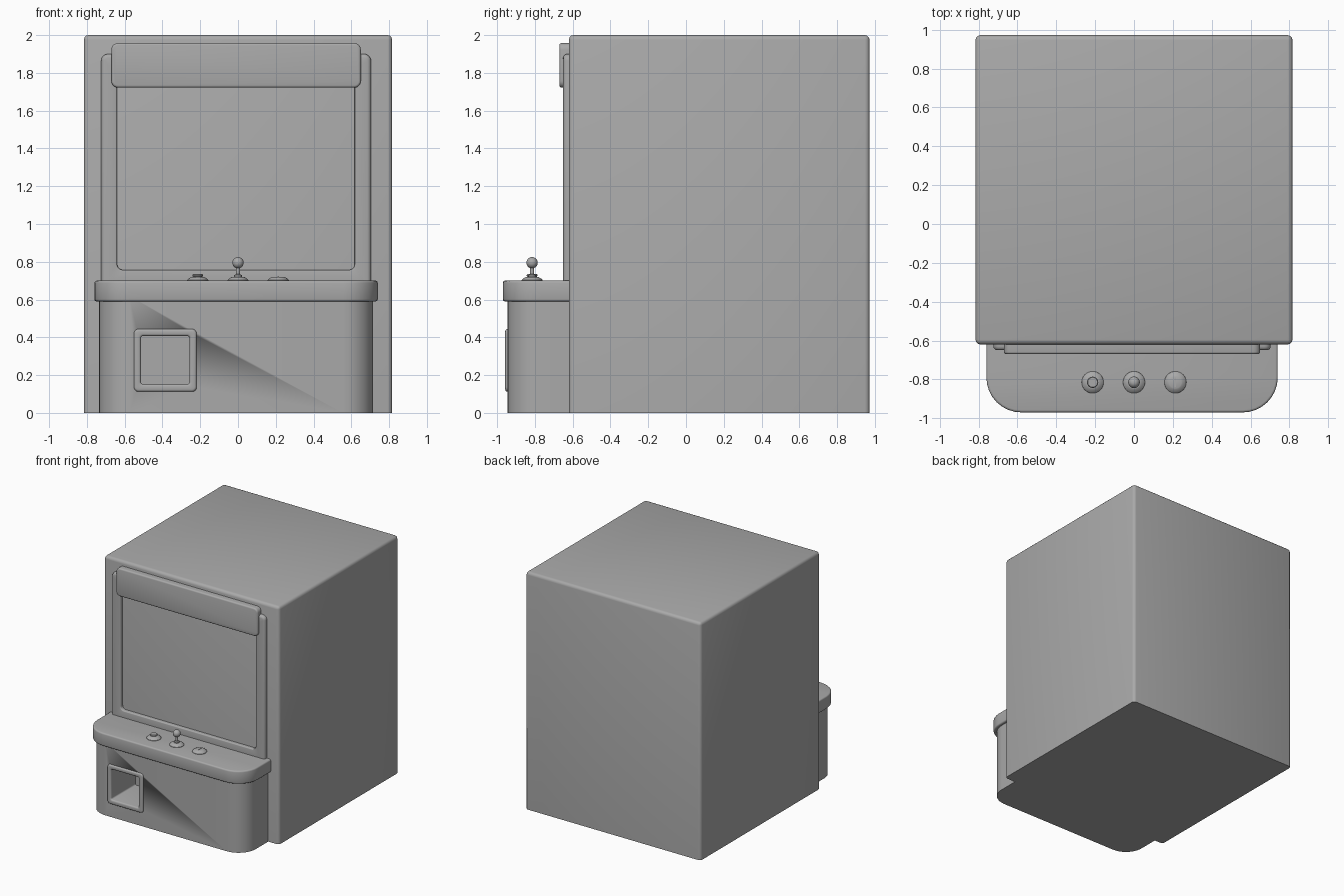
import bpy, bmesh
from math import cos, sin, pi, radians
from mathutils import Vector

if "Cube" in bpy.data.objects:
    bpy.data.objects.remove(bpy.data.objects["Cube"], do_unlink=True)

grey = bpy.data.materials.new("plain grey")
grey.use_nodes = True
colour = (0.4, 0.4, 0.4, 1)
grey.diffuse_color = colour
grey.node_tree.nodes["Principled BSDF"].inputs["Base Color"].default_value = colour


def finish(name, bm):
    bmesh.ops.recalc_face_normals(bm, faces=bm.faces)
    mesh = bpy.data.meshes.new(name)
    bm.to_mesh(mesh)
    bm.free()
    ob = bpy.data.objects.new(name, mesh)
    bpy.context.collection.objects.link(ob)
    mesh.materials.append(grey)
    bpy.ops.object.select_all(action="DESELECT")
    ob.select_set(True)
    bpy.context.view_layer.objects.active = ob
    bpy.ops.object.shade_smooth_by_angle(angle=radians(35))
    return ob


def bevel(bm, rule, width, segments):
    """Round the edges whose two end points satisfy the rule."""
    edges = [e for e in bm.edges if rule(e.verts[0].co, e.verts[1].co)]
    bmesh.ops.bevel(bm, geom=edges, offset=width, segments=segments,
                    profile=0.5, affect="EDGES", clamp_overlap=True)


def block(low, high):
    bm = bmesh.new()
    bmesh.ops.create_cube(bm, size=1)
    low, high = Vector(low), Vector(high)
    for v in bm.verts:
        v.co = (low + high) / 2 + v.co * (high - low)
    return bm


def same(a, b, value):
    return abs(a - value) < 1e-4 and abs(b - value) < 1e-4


def rounded_rect(x0, x1, z0, z1, r, y, steps=5):
    points = []
    corners = [(x1 - r, z1 - r), (x0 + r, z1 - r), (x0 + r, z0 + r), (x1 - r, z0 + r)]
    for i, (cx, cz) in enumerate(corners):
        for s in range(steps + 1):
            a = (i + s / steps) * pi / 2
            points.append((cx + r * cos(a), y, cz + r * sin(a)))
    return points


def loft(name, loops, cap_start=True, cap_end=True):
    bm = bmesh.new()
    rings = [[bm.verts.new(p) for p in loop] for loop in loops]
    n = len(rings[0])
    for a, b in zip(rings, rings[1:]):
        for i in range(n):
            j = (i + 1) % n
            bm.faces.new((a[i], a[j], b[j], b[i]))
    if cap_start:
        bm.faces.new(rings[0])
    if cap_end:
        bm.faces.new(rings[-1])
    return finish(name, bm)


def plate_loops(rect, r, back, front, soft):
    """Outline loops from the back of a plate, around its softened front edge."""
    x0, x1, z0, z1 = rect
    loops = [rounded_rect(x0, x1, z0, z1, r, back)]
    for s in range(4):
        a = s / 3 * pi / 2
        d = soft * (1 - cos(a))
        loops.append(rounded_rect(x0 + d, x1 - d, z0 + d, z1 - d, r - d,
                                  front + soft * (1 - sin(a))))
    return loops


def rim_loops(rect, r, front, soft, deep):
    """Outline loops rolling over an opening's edge and down into it."""
    x0, x1, z0, z1 = rect
    loops = []
    for s in range(4):
        a = s / 3 * pi / 2
        d = soft * (1 - sin(a))
        loops.append(rounded_rect(x0 - d, x1 + d, z0 - d, z1 + d, r + d,
                                  front + soft * (1 - cos(a))))
    return loops + [rounded_rect(x0, x1, z0, z1, r, deep)]


def lathe(name, x, y, profile, sides=32):
    rings = [[(x + r * cos(2 * pi * i / sides), y + r * sin(2 * pi * i / sides), z)
              for i in range(sides)] for r, z in profile]
    return loft(name, rings)


# Cabinet body, softened everywhere except around its foot
bm = block((-0.816, -0.62, 0), (0.816, 0.972, 2))
bevel(bm, lambda a, b: not same(a.z, b.z, 0), 0.025, 3)
finish("cabinet_body", bm)

# Lower front housing with rounded front corners
bm = block((-0.736, -0.945, 0), (0.716, -0.6, 0.62))
bevel(bm, lambda a, b: same(a.y, b.y, -0.945) and a.x * b.x > 0, 0.16, 8)
base = finish("lower_housing", bm)

# Control shelf
bm = block((-0.76, -0.97, 0.59), (0.74, -0.6, 0.7))
bevel(bm, lambda a, b: same(a.y, b.y, -0.97) and a.x * b.x > 0, 0.18, 8)
bevel(bm, lambda a, b: (same(a.z, b.z, 0.7) or same(a.z, b.z, 0.59))
      and not same(a.y, b.y, -0.6), 0.012, 3)
finish("control_shelf", bm)

# Screen surround, open in the middle to the flat cabinet front
loft("screen_surround",
     plate_loops((-0.724, 0.704, 0.64, 1.9), 0.035, -0.61, -0.65, 0.02)
     + rim_loops((-0.64, 0.618, 0.757, 1.82), 0.03, -0.65, 0.008, -0.615),
     cap_start=False, cap_end=False)

# Header sign panel
loft("header_panel", plate_loops((-0.67, 0.65, 1.722, 1.958), 0.035, -0.615, -0.67, 0.012))

# Return slot: raised bezel running into a deep recess cut in the housing
loft("slot_bezel",
     plate_loops((-0.551, -0.219, 0.112, 0.444), 0.025, -0.935, -0.957, 0.012)
     + rim_loops((-0.514, -0.257, 0.152, 0.407), 0.012, -0.957, 0.012, -0.63),
     cap_start=False)
cutter = finish("slot_cutter", block((-0.53, -1, 0.14), (-0.24, -0.625, 0.42)))
cutter.hide_render = True
cutter.hide_set(True)
cut = base.modifiers.new("slot", "BOOLEAN")
cut.operation = "DIFFERENCE"
cut.object = cutter
cut.solver = "EXACT"

# Controls: three flared bases with a push button, a stick and a coin slit
row = -0.815
flare = [(0.057, 0.695), (0.056, 0.703), (0.047, 0.712), (0.036, 0.718), (0.031, 0.72)]
for side, x in (("right", -0.213), ("centre", 0), ("left", 0.213)):
    lathe(side + "_control_base", x, row, flare)
lathe("push_button", -0.213, row,
      [(0.022, 0.71), (0.022, 0.722), (0.029, 0.724), (0.029, 0.73), (0.025, 0.734)])
lathe("stick_shaft", 0, row,
      [(0.02, 0.715), (0.02, 0.73), (0.011, 0.734), (0.011, 0.79)], 20)
ball = [(0.03 * sin(t * pi / 12), 0.795 - 0.03 * cos(t * pi / 12)) for t in range(1, 12)]
lathe("stick_ball", 0, row, ball, 24)
finish("coin_slit", block((0.209, row - 0.025, 0.715), (0.217, row + 0.025, 0.722)))
